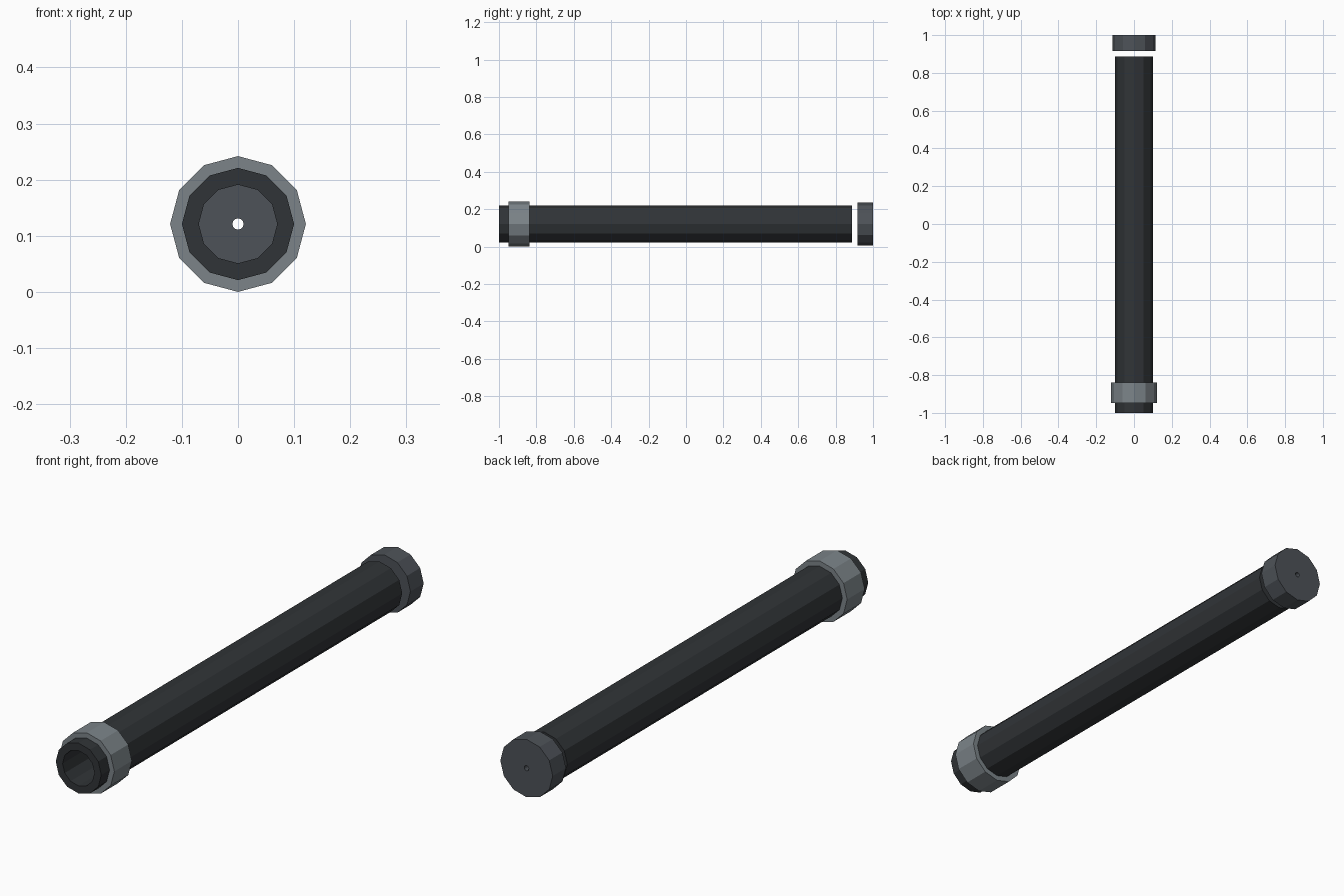
import bpy, bmesh, math

if "Cube" in bpy.data.objects:
    bpy.data.objects.remove(bpy.data.objects["Cube"])

SIDES = 12
AXIS_Z = 0.121


def material(name, rgb):
    m = bpy.data.materials.new(name)
    m.diffuse_color = (*rgb, 1)
    m.use_nodes = True
    m.node_tree.nodes["Principled BSDF"].inputs["Base Color"].default_value = m.diffuse_color
    return m


def ring(name, outer, inner, y0, y1, mat):
    """Flat-faced hollow cylinder along y: a rectangular profile swept round the axis."""
    bm = bmesh.new()
    profile = [(outer, y0), (outer, y1), (inner, y1), (inner, y0)]
    loops = []
    for i in range(SIDES):
        a = 2 * math.pi * i / SIDES
        loops.append([bm.verts.new((r * math.cos(a), y, AXIS_Z + r * math.sin(a)))
                      for r, y in profile])
    for i in range(SIDES):
        a, b = loops[i], loops[(i + 1) % SIDES]
        for k in range(4):
            n = (k + 1) % 4
            bm.faces.new((a[k], a[n], b[n], b[k]))
    bmesh.ops.recalc_face_normals(bm, faces=bm.faces)
    mesh = bpy.data.meshes.new(name)
    bm.to_mesh(mesh)
    bm.free()
    mesh.materials.append(mat)
    obj = bpy.data.objects.new(name, mesh)
    bpy.context.collection.objects.link(obj)
    return obj


dark = material("dark_tube", (0.03, 0.034, 0.038))
steel = material("steel_collar", (0.20, 0.23, 0.25))
grey = material("grey_cap", (0.075, 0.085, 0.098))

# Long open tube
ring("tube", 0.10, 0.07, -1.0, 0.887, dark)
# Collar near the open front end
ring("front_collar", 0.121, 0.099, -0.948, -0.838, steel)
# Detached end cap with a small centre hole
ring("end_cap", 0.115, 0.010, 0.917, 1.0, grey)
